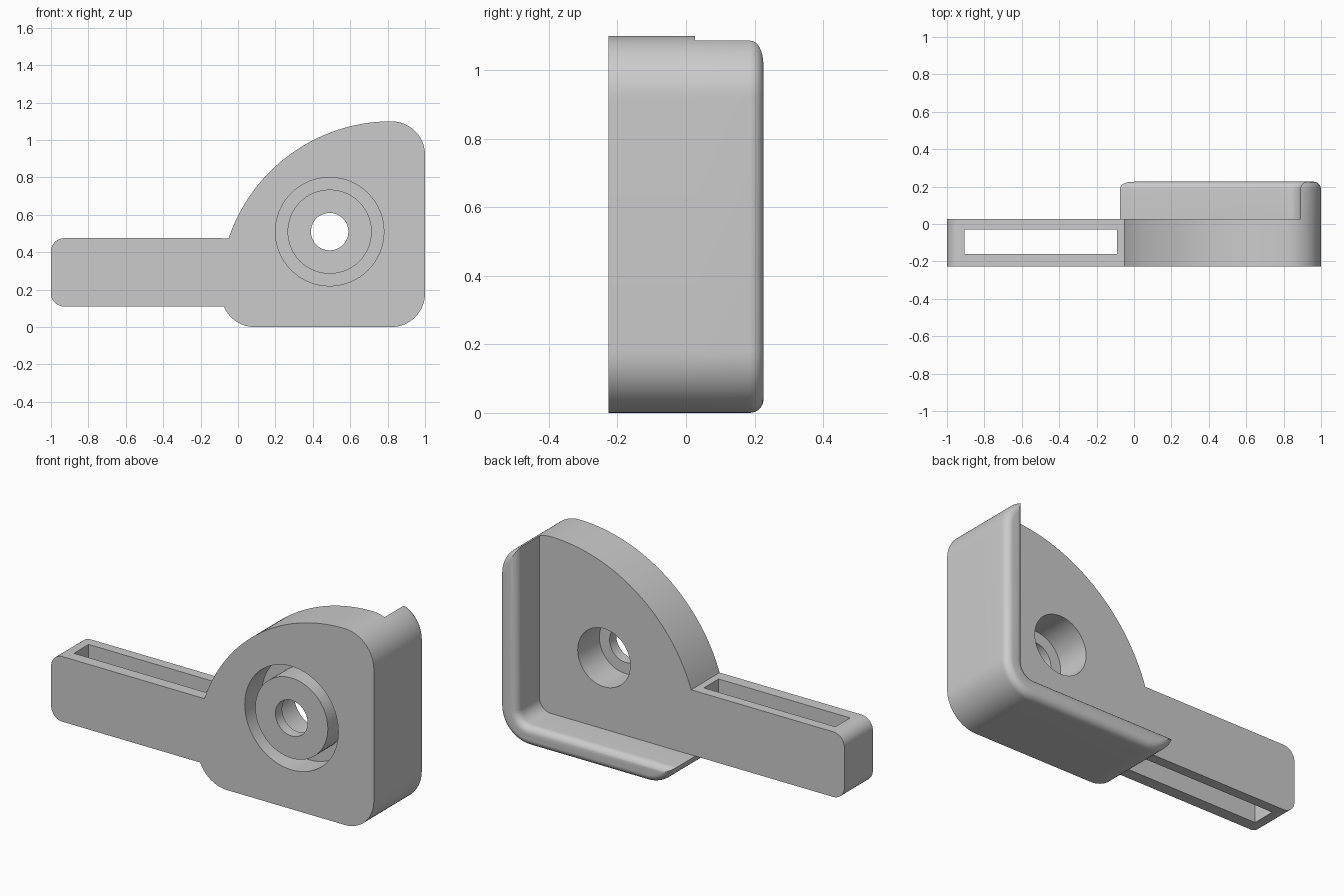
import bpy, bmesh
from math import sin, cos, asin, acos, radians, degrees, pi
from mathutils import Matrix

FRONT, MID, BACK = -0.226, 0.026, 0.226   # depth of front face, plate back, lip back
R, WALL = 0.18, 0.11                      # body corner radius, lip thickness
RIGHT, LOW, HIGH, LEFT = 0.82, 0.18, 0.92, 0.09   # corner centres
FILLET = 0.04
HOLE = (0.49, 0.51)

if "Cube" in bpy.data.objects:
    bpy.data.objects.remove(bpy.data.objects["Cube"], do_unlink=True)

grey = bpy.data.materials.new("plain grey")
grey.use_nodes = True
grey.diffuse_color = (0.6, 0.6, 0.6, 1)
grey.node_tree.nodes["Principled BSDF"].inputs["Base Color"].default_value = (0.6, 0.6, 0.6, 1)


def arc(cx, cz, r, a, b, n=16):
    angles = [radians(a + (b - a) * i / n) for i in range(n + 1)]
    return [(cx + r * cos(t), cz + r * sin(t)) for t in angles]


def loft(name, layers):
    """Solid through a list of (y, outline) layers with equal point counts."""
    bm = bmesh.new()
    rings = [[bm.verts.new((x, y, z)) for x, z in pts] for y, pts in layers]
    for a, b in zip(rings, rings[1:]):
        for i in range(len(a)):
            bm.faces.new((a[i - 1], a[i], b[i], b[i - 1]))
    bm.faces.new(rings[0])
    bm.faces.new(rings[-1])
    bmesh.ops.remove_doubles(bm, verts=bm.verts, dist=1e-5)
    bmesh.ops.recalc_face_normals(bm, faces=bm.faces)
    mesh = bpy.data.meshes.new(name)
    bm.to_mesh(mesh)
    bm.free()
    mesh.materials.append(grey)
    obj = bpy.data.objects.new(name, mesh)
    bpy.context.collection.objects.link(obj)
    return obj


def disc(name, r, y0, y1):
    pts = arc(*HOLE, r, 0, 360, 64)[:-1]
    return loft(name, [(y0, pts), (y1, pts)])


def combine(target, tool, operation):
    mod = target.modifiers.new(tool.name, 'BOOLEAN')
    mod.operation, mod.object, mod.solver = operation, tool, 'EXACT'
    bpy.context.view_layer.objects.active = target
    bpy.ops.object.modifier_apply(modifier=mod.name)
    bpy.data.objects.remove(tool, do_unlink=True)


# Flat plate: quarter-round body with a straight handle
tip = degrees(acos((WALL - 0.04) / R))
heel = 180 + degrees(asin((WALL - 0.04) / R))
outline = (arc(-0.93, 0.18, 0.07, 180, 270, 10)
           + arc(LEFT, LOW, R, heel, 270)
           + arc(RIGHT, LOW, R, 270, 360)
           + arc(RIGHT, HIGH, R, 0, tip)
           + arc(RIGHT, HIGH, R, tip, 90, 6)[1:]
           + arc(RIGHT, 0.182, 0.918, 90, 161.4, 40)[1:]
           + arc(-0.93, 0.405, 0.07, 90, 180, 10))
body = loft("lever_body", [(FRONT, outline), (MID, outline)])


# Raised lip along the side and bottom, with rounded back edges
def lip_outline(d):
    r, inner = R - d, WALL - 0.04 + d
    return (arc(LEFT, LOW, r, 180 + degrees(asin(inner / r)), 270)
            + arc(RIGHT, LOW, r, 270, 360)
            + arc(RIGHT, HIGH, r, 0, degrees(acos(inner / r)))
            + arc(RIGHT, LOW, inner, 360, 270))


layers = [(MID, lip_outline(0))]
for i in range(9):
    t = i / 8 * pi / 2
    layers.append((BACK - FILLET * (1 - sin(t)), lip_outline(FILLET * (1 - cos(t)))))
combine(body, loft("lip", layers), 'UNION')

# Slot through the handle from top to bottom
slot_pts = [(-0.905, 0), (-0.09, 0), (-0.09, 0.6), (-0.905, 0.6)]
combine(body, loft("slot", [(-0.16, slot_pts), (-0.03, slot_pts)]), 'DIFFERENCE')

# Ring groove in the front, bore through, wider counterbore from the back
groove = disc("groove", 0.29, FRONT - 0.1, FRONT + 0.15)
combine(groove, disc("boss", 0.225, FRONT - 0.2, FRONT + 0.3), 'DIFFERENCE')
combine(body, groove, 'DIFFERENCE')
combine(body, disc("bore", 0.1, FRONT - 0.1, MID + 0.1), 'DIFFERENCE')
combine(body, disc("counterbore", 0.163, FRONT + 0.06, MID + 0.1), 'DIFFERENCE')

# Smooth curves, sharp edges
bpy.ops.object.select_all(action='DESELECT')
body.select_set(True)
bpy.context.view_layer.objects.active = body
bpy.ops.object.shade_smooth_by_angle(angle=radians(30))
